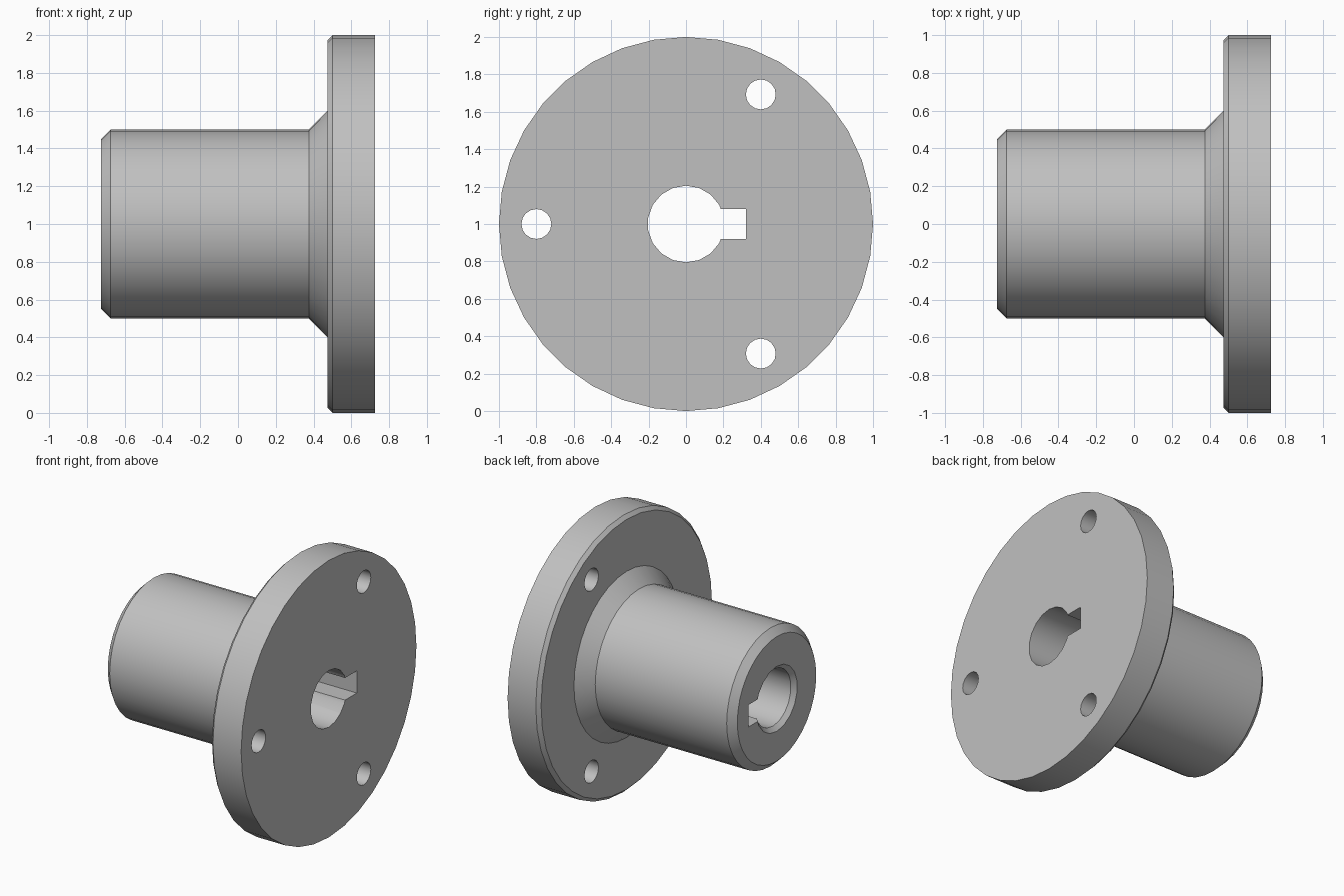
import bpy, bmesh
from math import radians, sin, cos, tau
from mathutils import Vector

cube = bpy.data.objects.get("Cube")
if cube:
    bpy.data.objects.remove(cube, do_unlink=True)

steel = bpy.data.materials.new("light grey steel")
steel.use_nodes = True
GREY = (0.53, 0.53, 0.53, 1)
steel.diffuse_color = GREY
steel.node_tree.nodes["Principled BSDF"].inputs["Base Color"].default_value = GREY

AXIS_Z = 1.0
HALF = 0.725


def finish(name, bm):
    bmesh.ops.recalc_face_normals(bm, faces=bm.faces)
    mesh = bpy.data.meshes.new(name)
    bm.to_mesh(mesh)
    bm.free()
    mesh.materials.append(steel)
    obj = bpy.data.objects.new(name, mesh)
    bpy.context.collection.objects.link(obj)
    return obj


def lathe(name, profile, sides, y=0.0, z=AXIS_Z):
    """Turn (x, radius) points about an x-parallel axis and cap both ends."""
    bm = bmesh.new()
    rings = []
    for x, r in profile:
        angles = [tau * i / sides for i in range(sides)]
        rings.append([bm.verts.new((x, y + r * sin(a), z + r * cos(a))) for a in angles])
    for a, b in zip(rings, rings[1:]):
        for i in range(sides):
            j = (i + 1) % sides
            bm.faces.new((a[i], a[j], b[j], b[i]))
    bm.faces.new(rings[0])
    bm.faces.new(rings[-1])
    return finish(name, bm)


def box(name, centre, size):
    bm = bmesh.new()
    bmesh.ops.create_cube(bm, size=1)
    bmesh.ops.scale(bm, vec=Vector(size), verts=bm.verts)
    bmesh.ops.translate(bm, vec=Vector(centre), verts=bm.verts)
    return finish(name, bm)


# Turned body: chamfered hub, conical shoulder and chamfered disc
flange = lathe("flanged_hub", [
    (-HALF, 0.45), (-0.675, 0.5), (0.375, 0.5), (0.475, 0.6),
    (0.475, 0.975), (0.5, 1.0), (HALF, 1.0)], 36)

# Bore with a chamfered mouth at the hub end
cutters = [lathe("bore_cutter", [
    (-0.8, 0.31), (-0.695, 0.205), (0.8, 0.205)], 18)]

# Keyway along the whole bore
cutters.append(box("keyway_cutter", (0, 0.16, AXIS_Z), (1.7, 0.32, 0.16)))

# Three bolt holes through the disc
for angle in (60, 180, 300):
    a = radians(angle)
    cutters.append(lathe("bolt_hole_cutter", [(0.4, 0.08), (0.8, 0.08)], 16,
                         0.8 * cos(a), AXIS_Z + 0.8 * sin(a)))

bpy.ops.object.select_all(action="DESELECT")
flange.select_set(True)
bpy.context.view_layer.objects.active = flange
for cutter in cutters:
    cutter.hide_render = True
    cut = flange.modifiers.new(cutter.name, "BOOLEAN")
    cut.operation = "DIFFERENCE"
    cut.solver = "EXACT"
    cut.object = cutter
    bpy.ops.object.modifier_apply(modifier=cut.name)
for cutter in cutters:
    bpy.data.objects.remove(cutter, do_unlink=True)

# Smooth turned surfaces, crisp machined edges
bpy.ops.object.shade_smooth_by_angle(angle=radians(30))
